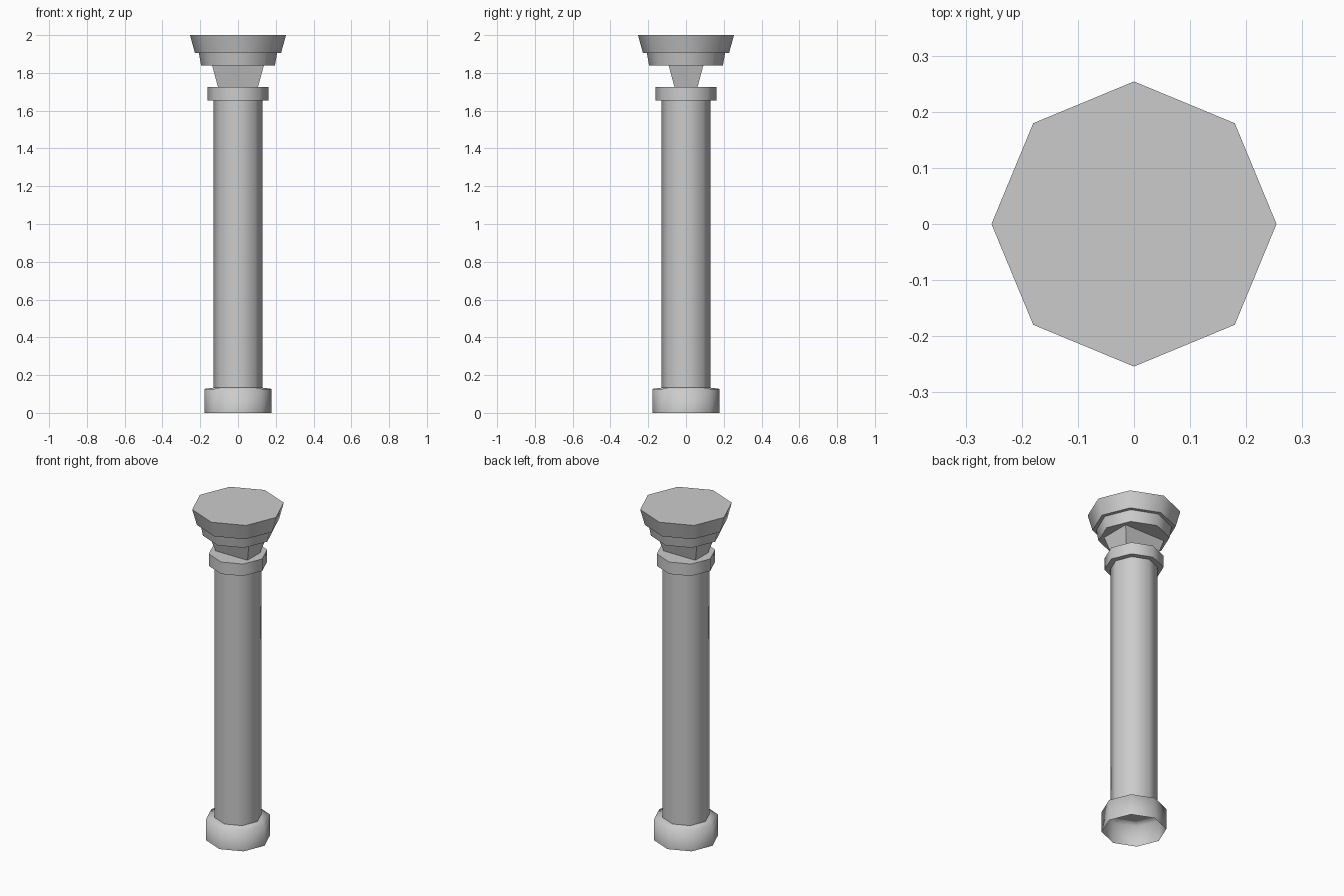
import bpy, bmesh, math

cube = bpy.data.objects.get("Cube")
if cube:
    bpy.data.objects.remove(cube)

stone = bpy.data.materials.new("grey_stone")
stone.use_nodes = True
GREY = (0.6, 0.6, 0.6, 1)
stone.diffuse_color = GREY
stone.node_tree.nodes["Principled BSDF"].inputs["Base Color"].default_value = GREY


def loft(name, rings, cap_bottom=True, cap_top=True, smooth_angle=60):
    """Join a stack of corner rings with quads and cap the ends."""
    bm = bmesh.new()
    loops = [[bm.verts.new(p) for p in ring] for ring in rings]
    n = len(loops[0])
    for low, high in zip(loops, loops[1:]):
        for i in range(n):
            j = (i + 1) % n
            bm.faces.new((low[i], low[j], high[j], high[i]))
    if cap_bottom:
        bm.faces.new(loops[0][::-1])
    if cap_top:
        bm.faces.new(loops[-1])
    mesh = bpy.data.meshes.new(name)
    bm.to_mesh(mesh)
    bm.free()
    mesh.materials.append(stone)
    obj = bpy.data.objects.new(name, mesh)
    bpy.context.collection.objects.link(obj)
    bpy.ops.object.select_all(action="DESELECT")
    obj.select_set(True)
    bpy.context.view_layer.objects.active = obj
    if smooth_angle:
        bpy.ops.object.shade_smooth_by_angle(angle=math.radians(smooth_angle))
    return obj


def octagon(r, z):
    return [(r * math.cos(i * math.pi / 4), r * math.sin(i * math.pi / 4), z)
            for i in range(8)]


def rectangle(hx, hy, z):
    return [(-hx, -hy, z), (hx, -hy, z), (hx, hy, z), (-hx, hy, z)]


# Hollow foot, open underneath, softly shaded over its upper rim
loft("base", [octagon(0.177, 0), octagon(0.177, 0.127), octagon(0.12, 0.135)],
     cap_bottom=False, cap_top=False, smooth_angle=100)

# Shaft and collar
loft("shaft", [octagon(0.13, 0.13), octagon(0.13, 1.66)])
loft("collar", [octagon(0.162, 1.653), octagon(0.162, 1.725)])

# Tapered rectangular neck
loft("neck", [rectangle(0.106, 0.061, 1.725), rectangle(0.137, 0.092, 1.84)],
     smooth_angle=0)

# Two flared tiers of the capital
loft("capital_lower", [octagon(0.195, 1.838), octagon(0.207, 1.905)])
loft("capital_upper", [octagon(0.228, 1.905), octagon(0.254, 2.0)])
